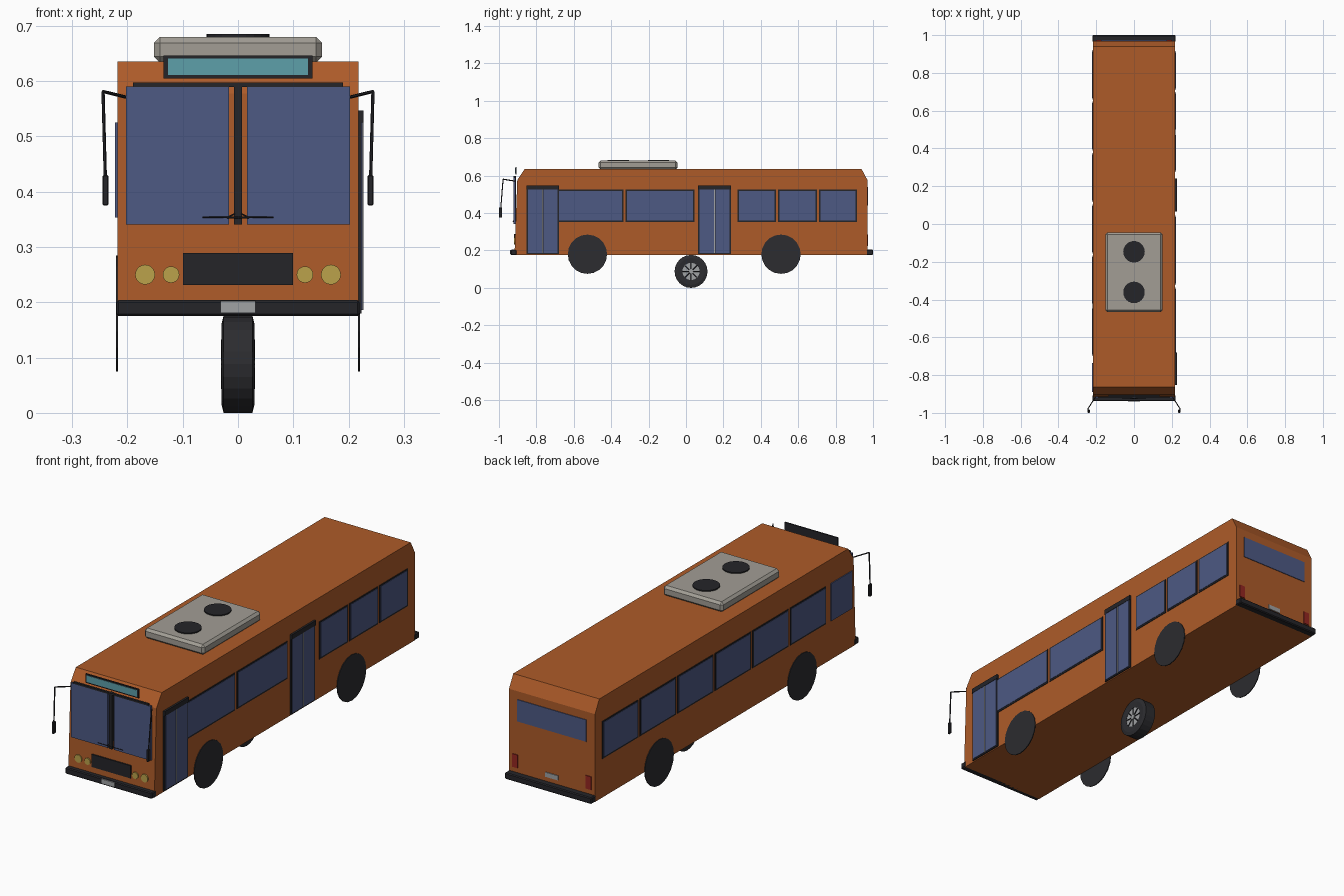
import bpy, bmesh, math
from mathutils import Vector, Matrix

if "Cube" in bpy.data.objects:
    bpy.data.objects.remove(bpy.data.objects["Cube"])

def material(name, r, g, b):
    m = bpy.data.materials.new(name)
    m.diffuse_color = (r, g, b, 1)
    m.use_nodes = True
    m.node_tree.nodes["Principled BSDF"].inputs["Base Color"].default_value = m.diffuse_color
    return m

ORANGE = material("orange_paint", 0.42, 0.105, 0.022)
GLASS = material("blue_glass", 0.075, 0.10, 0.23)
DARK = material("dark_trim", 0.018, 0.018, 0.022)
RUBBER = material("rubber", 0.025, 0.025, 0.029)
GREY = material("roof_grey", 0.36, 0.34, 0.30)
STEEL = material("steel", 0.35, 0.36, 0.37)
GOLD = material("lamp", 0.50, 0.36, 0.07)
TEAL = material("sign_teal", 0.11, 0.35, 0.40)
RED = material("tail_red", 0.30, 0.02, 0.015)

def finish(name, bm, mat):
    bmesh.ops.recalc_face_normals(bm, faces=bm.faces)
    me = bpy.data.meshes.new(name)
    bm.to_mesh(me)
    bm.free()
    me.materials.append(mat)
    ob = bpy.data.objects.new(name, me)
    bpy.context.collection.objects.link(ob)
    return ob

def box(name, x, y, z, mat, bevel=0):
    bm = bmesh.new()
    bmesh.ops.create_cube(bm, size=1)
    for v in bm.verts:
        v.co = [(a[0] + a[1]) / 2 + c * abs(a[1] - a[0]) for a, c in zip((x, y, z), v.co)]
    if bevel:
        bmesh.ops.bevel(bm, geom=bm.edges[:], offset=bevel, segments=1, affect='EDGES')
    return finish(name, bm, mat)

def rod(name, a, b, r, mat, sides=6):
    a, b = Vector(a), Vector(b)
    bm = bmesh.new()
    rot = (b - a).to_track_quat('Z', 'Y').to_matrix().to_4x4()
    bmesh.ops.create_cone(bm, cap_ends=True, segments=sides, radius1=r, radius2=r,
                          depth=(b - a).length, matrix=Matrix.Translation((a + b) / 2) @ rot)
    return finish(name, bm, mat)

# body: side profile (y, z) extruded across x
profile = [(-0.917, 0.175), (-0.902, 0.577), (-0.863, 0.635),
           (0.939, 0.635), (0.970, 0.577), (0.970, 0.175)]
bm = bmesh.new()
face = bm.faces.new([bm.verts.new((-0.218, y, z)) for y, z in profile])
ext = bmesh.ops.extrude_face_region(bm, geom=[face])
bmesh.ops.translate(bm, vec=(0.436, 0, 0),
                    verts=[g for g in ext["geom"] if isinstance(g, bmesh.types.BMVert)])
finish("body", bm, ORANGE)

# bumpers
box("front_bumper", (-0.22, 0.22), (-0.938, -0.905), (0.175, 0.204), DARK, 0.004)
box("rear_bumper", (-0.22, 0.22), (0.965, 1.0), (0.175, 0.204), DARK, 0.004)

# side windows: dark frame with glass proud of it
def window(name, s, y0, y1, z0=0.353, z1=0.525):
    box(name + "_frame", (s * 0.214, s * 0.2205), (y0, y1), (z0, z1), DARK)
    box(name + "_glass", (s * 0.216, s * 0.222), (y0 + 0.008, y1 - 0.008),
        (z0 + 0.008, z1 - 0.006), GLASS)

for i, (y0, y1) in enumerate([(-0.69, -0.335), (-0.323, 0.045), (0.275, 0.48),
                              (0.492, 0.70), (0.71, 0.915)]):
    window(f"right_window_{i}", 1, y0, y1)
for i in range(6):
    y0 = -0.70 + i * 0.272
    window(f"left_window_{i}", -1, y0, y0 + 0.26)
box("driver_window", (-0.222, -0.216), (-0.89, -0.735), (0.353, 0.525), GLASS)

# doors: frame, header, two glass leaves and a pale centre seal
for name, y0, y1 in (("front_door", -0.853, -0.68), ("middle_door", 0.065, 0.24)):
    mid = (y0 + y1) / 2
    box(name + "_frame", (0.214, 0.223), (y0, y1), (0.18, 0.547), DARK)
    box(name + "_header", (0.216, 0.227), (y0, y1), (0.525, 0.547), DARK)
    for j, (a, b) in enumerate(((y0 + 0.008, mid - 0.004), (mid + 0.004, y1 - 0.008))):
        box(f"{name}_leaf_{j}", (0.216, 0.2255), (a, b), (0.186, 0.525), GLASS)
    box(name + "_seal", (0.216, 0.2265), (mid - 0.002, mid + 0.002), (0.186, 0.525), STEEL)

# windscreen, divider and top bar
for s in (-1, 1):
    box("windscreen", (s * 0.016, s * 0.2025), (-0.921, -0.912), (0.341, 0.59), GLASS)
box("windscreen_divider", (-0.007, 0.007), (-0.923, -0.908), (0.341, 0.597), DARK)
box("windscreen_top_bar", (-0.19, 0.19), (-0.922, -0.912), (0.589, 0.597), DARK)

# destination sign
box("sign_frame", (-0.135, 0.135), (-0.912, -0.905), (0.605, 0.646), DARK)
box("sign_panel", (-0.127, 0.127), (-0.914, -0.909), (0.611, 0.641), TEAL)

# wipers
for s in (-1, 1):
    rod("wiper_blade", (s * 0.064, -0.925, 0.354), (-s * 0.02, -0.925, 0.353), 0.0015, DARK)
    rod("wiper_arm", (s * 0.02, -0.924, 0.353), (0, -0.921, 0.363), 0.0015, DARK)

# grille, headlamps, number plates
box("grille", (-0.099, 0.099), (-0.919, -0.905), (0.231, 0.289), DARK)
for s in (-1, 1):
    for x, r in ((0.168, 0.018), (0.121, 0.015)):
        rod("headlamp", (s * x, -0.905, 0.25), (s * x, -0.919, 0.25), r, GOLD, 20)
    box("tail_lamp", (s * 0.172, s * 0.2), (0.96, 0.974), (0.226, 0.286), RED)
box("front_plate", (-0.032, 0.032), (-0.941, -0.93), (0.181, 0.202), STEEL)
box("rear_plate", (-0.032, 0.032), (0.96, 0.974), (0.225, 0.246), STEEL)

# rear window
box("rear_window", (-0.175, 0.175), (0.96, 0.973), (0.44, 0.54), GLASS)

# mirrors on bent arms
for s in (-1, 1):
    path = [(s * 0.203, -0.915, 0.571), (s * 0.244, -0.978, 0.581), (s * 0.24, -0.99, 0.43)]
    for a, b in zip(path, path[1:]):
        rod("mirror_arm", a, b, 0.003, DARK)
    box("mirror", (s * 0.234, s * 0.245), (-1.0, -0.983), (0.375, 0.43), DARK, 0.002)

# roof unit with two fans
box("roof_unit", (-0.152, 0.152), (-0.467, -0.045), (0.633, 0.68), GREY, 0.011)
for y in (-0.147, -0.362):
    rod("roof_fan", (0, y, 0.675), (0, y, 0.685), 0.057, DARK, 24)

# flat wheel discs on the sides
for s in (-1, 1):
    for y in (-0.527, 0.508):
        rod("wheel_disc", (s * 0.217, y, 0.18), (s * 0.221, y, 0.18), 0.105, RUBBER, 20)

# centre wheel: lathed tyre (x, radius), rims and spokes
CY, CZ = 0.027, 0.088
bm = bmesh.new()
ring = [(-0.028, 0.046), (-0.030, 0.072), (-0.026, 0.088), (0.026, 0.088),
        (0.030, 0.072), (0.028, 0.046)]
vs = [bm.verts.new((x, CY, CZ + r)) for x, r in ring]
es = [bm.edges.new((vs[i], vs[i - 1])) for i in range(len(vs))]
bmesh.ops.spin(bm, geom=vs + es, cent=(0, CY, CZ), axis=(1, 0, 0),
               angle=2 * math.pi, steps=24, use_merge=True)
bmesh.ops.remove_doubles(bm, verts=bm.verts, dist=1e-4)
finish("centre_tyre", bm, RUBBER)
rod("centre_rim", (-0.027, CY, CZ), (0.027, CY, CZ), 0.048, STEEL, 24)
for s in (-1, 1):
    rod("centre_hub", (s * 0.026, CY, CZ), (s * 0.031, CY, CZ), 0.012, STEEL, 12)
    for i in range(8):
        a = i * math.pi / 4
        d = Vector((0, math.cos(a), math.sin(a)))
        c = Vector((s * 0.028, CY, CZ))
        rod("centre_spoke", c + d * 0.011, c + d * 0.045, 0.0028, DARK)
